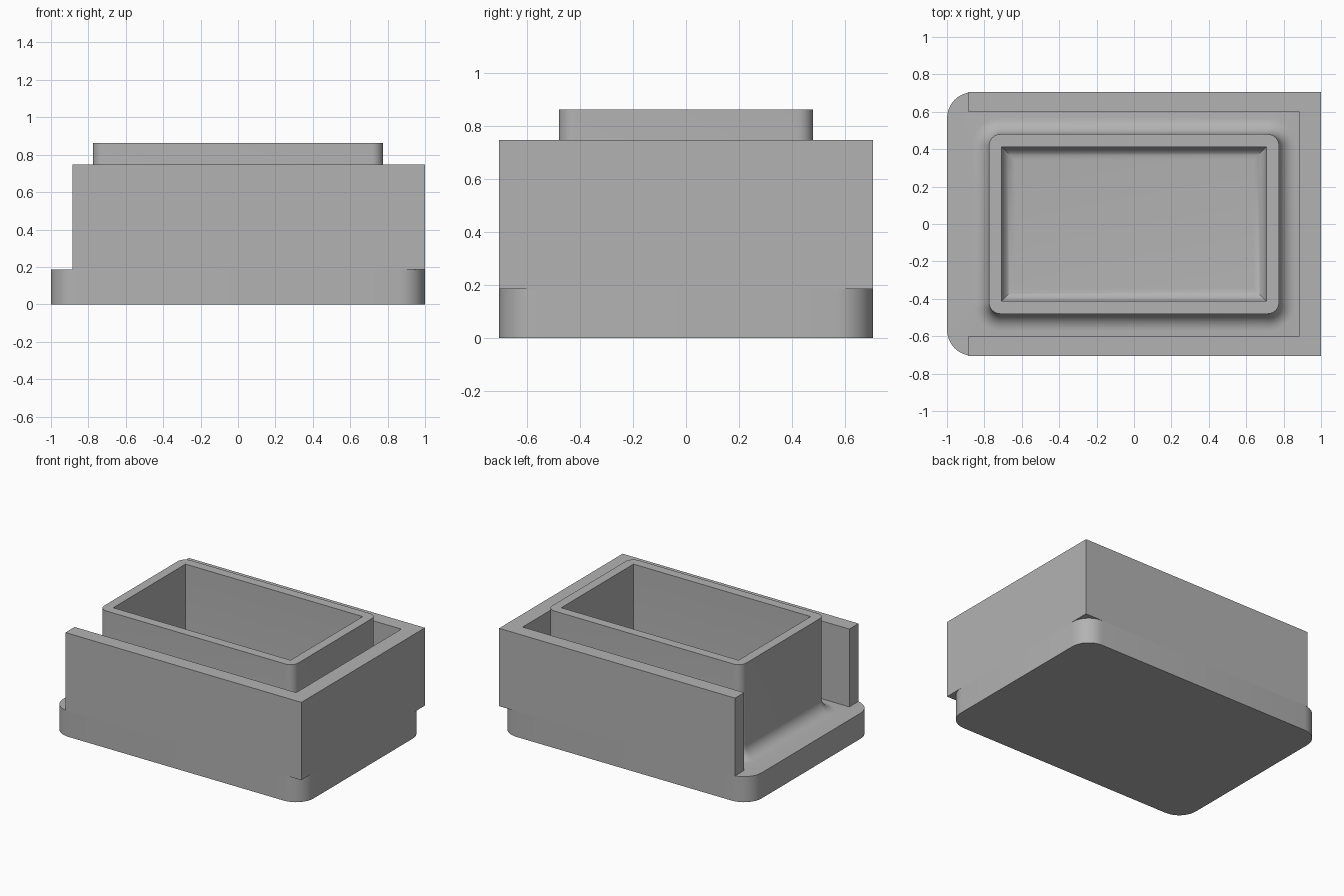
import bpy
import bmesh
from math import sin, cos, pi

if "Cube" in bpy.data.objects:
    bpy.data.objects.remove(bpy.data.objects["Cube"])

SEG = 8
LEDGE = 0.185

grey = bpy.data.materials.new("plain grey")
grey.use_nodes = True
colour = (0.45, 0.45, 0.45, 1)
grey.diffuse_color = colour
grey.node_tree.nodes["Principled BSDF"].inputs["Base Color"].default_value = colour


def rounded_ring(bm, hx, hy, r, z):
    """Ring of vertices around a rectangle with rounded corners."""
    ring = []
    for k, (sx, sy) in enumerate([(1, 1), (-1, 1), (-1, -1), (1, -1)]):
        for i in range(SEG + 1):
            a = (k + i / SEG) * pi / 2
            ring.append(bm.verts.new((sx * (hx - r) + r * cos(a),
                                      sy * (hy - r) + r * sin(a), z)))
    return ring


def finish(bm, name):
    bmesh.ops.remove_doubles(bm, verts=bm.verts, dist=1e-5)
    bmesh.ops.recalc_face_normals(bm, faces=bm.faces)
    mesh = bpy.data.meshes.new(name)
    bm.to_mesh(mesh)
    bm.free()
    mesh.materials.append(grey)
    obj = bpy.data.objects.new(name, mesh)
    bpy.context.collection.objects.link(obj)
    bpy.ops.object.select_all(action="DESELECT")
    obj.select_set(True)
    bpy.context.view_layer.objects.active = obj
    bpy.ops.object.shade_smooth_by_angle(angle=pi / 6)


# Base plate and inner tub, lofted as one skin from the underside to the tub floor
CUP_X, CUP_Y, CUP_R, TOP = 0.775, 0.48, 0.06, 0.862
IN_X, IN_Y = 0.708, 0.412
FOOT, COVE = 0.09, 0.07
bm = bmesh.new()
rings = [rounded_ring(bm, 1, 0.705, 0.14, 0), rounded_ring(bm, 1, 0.705, 0.14, LEDGE)]
for i in range(SEG + 1):  # concave fillet round the foot of the tub
    a = i / SEG * pi / 2
    d = FOOT * (1 - sin(a))
    rings.append(rounded_ring(bm, CUP_X + d, CUP_Y + d, CUP_R + d,
                              LEDGE + FOOT * (1 - cos(a))))
rings.append(rounded_ring(bm, CUP_X, CUP_Y, CUP_R, TOP))
rings.append(rounded_ring(bm, IN_X, IN_Y, 0, TOP))
for i in range(SEG + 1):  # coved edge of the tub floor
    a = i / SEG * pi / 2
    d = COVE * (1 - cos(a))
    rings.append(rounded_ring(bm, IN_X - d, IN_Y - d, 0,
                              LEDGE + COVE * (1 - sin(a))))
for low, high in zip(rings, rings[1:]):
    for i in range(len(low)):
        j = (i + 1) % len(low)
        bm.faces.new((low[i], low[j], high[j], high[i]))
bm.faces.new(rings[0])
bm.faces.new(rings[-1])
finish(bm, "base_and_tub")

# Three-sided outer wall, open on one end
bm = bmesh.new()
half = [(1, 0.705), (-0.885, 0.705), (-0.885, 0.6), (0.885, 0.6)]
outline = half + [(x, -y) for x, y in reversed(half)]
face = bm.faces.new([bm.verts.new((x, y, LEDGE)) for x, y in outline])
walls = bmesh.ops.extrude_face_region(bm, geom=[face])
bmesh.ops.translate(bm, vec=(0, 0, 0.747 - LEDGE),
                    verts=[v for v in walls["geom"] if isinstance(v, bmesh.types.BMVert)])
finish(bm, "outer_wall")
